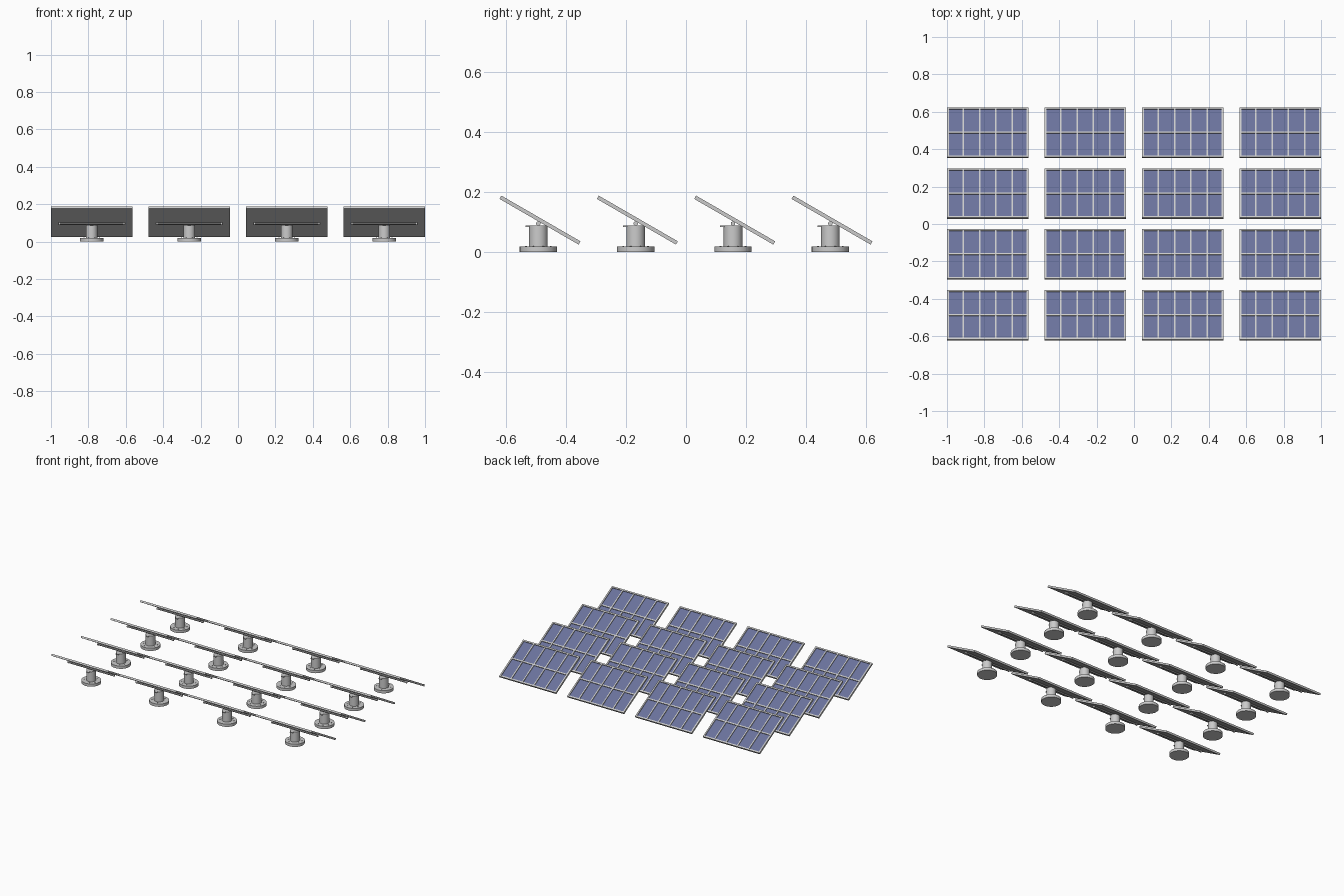
import bpy, bmesh
from math import radians, pi, cos, sin
from mathutils import Matrix, Vector

if "Cube" in bpy.data.objects:
    bpy.data.objects.remove(bpy.data.objects["Cube"])

W, L, T = 0.435, 0.305, 0.0126     # panel width, length, thickness
TILT = Matrix.Translation((0, 0, 0.107)) @ Matrix.Rotation(radians(-30), 4, 'X')
POST_Y = -0.0055                   # post axis relative to panel centre


def add_box(bm, c, s):
    m = Matrix.Translation(c) @ Matrix.Diagonal((*s, 1))
    bmesh.ops.create_cube(bm, size=1, matrix=m)


def add_cyl(bm, c, r, h, seg=32, axis='Z'):
    rot = Matrix.Rotation(pi / 2, 4, 'Y') if axis == 'X' else Matrix()
    g = bmesh.ops.create_cone(bm, cap_ends=True, segments=seg, radius1=r, radius2=r,
                              depth=h, matrix=Matrix.Translation(c) @ rot)
    for f in {f for v in g['verts'] for f in v.link_faces}:
        f.smooth = len(f.verts) == 4
    for e in {e for v in g['verts'] for e in v.link_edges}:
        if any(len(f.verts) > 4 for f in e.link_faces):
            e.smooth = False


def material(name, *rgb):
    m = bpy.data.materials.new(name)
    m.diffuse_color = (*rgb, 1)
    m.use_nodes = True
    m.node_tree.nodes["Principled BSDF"].inputs["Base Color"].default_value = m.diffuse_color
    return m


def to_mesh(bm, name, mat, matrix=None):
    if matrix:
        bm.transform(matrix)
    me = bpy.data.meshes.new(name)
    bm.to_mesh(me)
    bm.free()
    me.materials.append(mat)
    return me


blue = material("cell_blue", 0.145, 0.17, 0.33)
grey = material("metal_grey", 0.64, 0.64, 0.64)
dark = material("rod_grey", 0.22, 0.22, 0.22)
parts = []

# frame: rim and raised dividers, 5 x 2 grid, plus back sheet
bm = bmesh.new()
rim, rib = 0.010, 0.008
for s in (-1, 1):
    add_box(bm, (s * (W - rim) / 2, 0, 0), (rim, L, T))
    add_box(bm, (0, s * (L - rim) / 2, 0), (W - 2 * rim, rim, T))
for i in range(1, 5):
    add_box(bm, (-W / 2 + W * i / 5, 0, 0.001), (rib, L - 2 * rim, T - 0.002))
add_box(bm, (0, 0, 0.0005), (W - 2 * rim, 0.009, T - 0.003))
add_box(bm, (0, 0, -0.0047), (W - 2 * rim, L - 2 * rim, 0.003))
parts.append(to_mesh(bm, "panel_frame", grey, TILT))

# photovoltaic cells
bm = bmesh.new()
cw, cl = W / 5, L / 2
for i in range(5):
    for j in (-1, 1):
        add_box(bm, (-W / 2 + cw * (i + 0.5), j * cl / 2, -0.001),
                (cw - rib, cl - rim, 0.0046))
parts.append(to_mesh(bm, "solar_cells", blue, TILT))

# pivot rod under the panel
bm = bmesh.new()
add_cyl(bm, (0, POST_Y, 0.0955), 0.006, 0.35, 16, 'X')
parts.append(to_mesh(bm, "pivot_rod", dark))

# collars at the rod ends
bm = bmesh.new()
for s in (-1, 1):
    add_cyl(bm, (s * 0.174, POST_Y, 0.0955), 0.0075, 0.008, 16, 'X')
parts.append(to_mesh(bm, "rod_collars", grey))

# column with cap bracket
bm = bmesh.new()
add_cyl(bm, (0, POST_Y, 0.053), 0.031, 0.072)
add_box(bm, (0, POST_Y - 0.034, 0.087), (0.02, 0.018, 0.005))
parts.append(to_mesh(bm, "support_column", grey))

# round foot
bm = bmesh.new()
add_cyl(bm, (0, POST_Y, 0.0095), 0.0625, 0.019)
parts.append(to_mesh(bm, "base_foot", grey))

# bolts around the column
bm = bmesh.new()
for k in range(8):
    a = pi / 8 + k * pi / 4
    add_cyl(bm, (0.045 * cos(a), POST_Y + 0.045 * sin(a), 0.019), 0.003, 0.004, 8)
parts.append(to_mesh(bm, "base_bolts", grey))

# 4 x 4 field of linked copies
for r in range(4):
    for c in range(4):
        loc = Vector(((c - 1.5) * (2 - W) / 3, (r - 1.5) * 0.325, 0))
        for me in parts:
            ob = bpy.data.objects.new(f"{me.name}_{r}_{c}", me)
            ob.location = loc
            bpy.context.collection.objects.link(ob)
